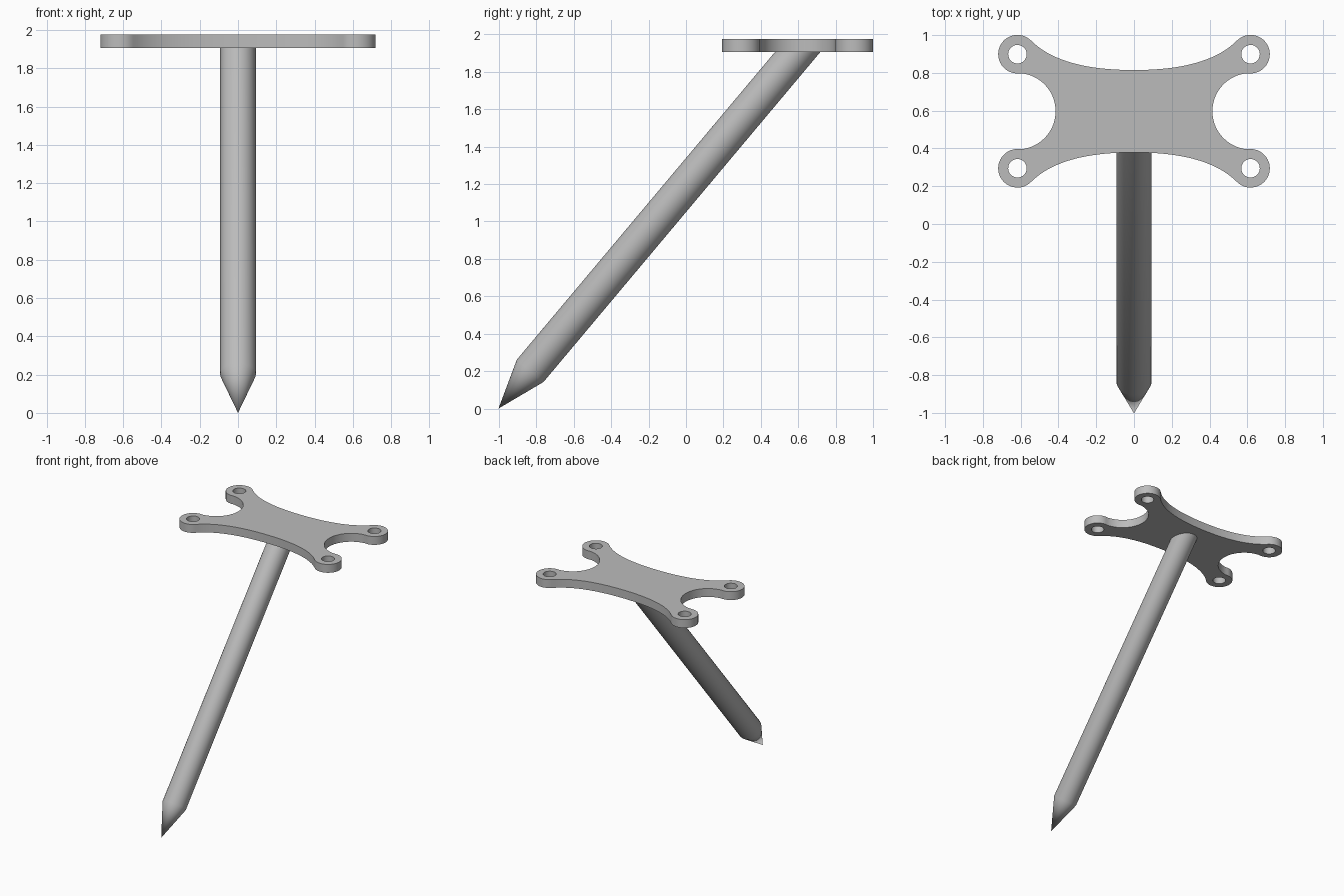
import bpy, bmesh
from math import radians, sin, cos, tan
from mathutils import Vector, Matrix
from mathutils.geometry import interpolate_bezier

cube = bpy.data.objects.get("Cube")
if cube:
    bpy.data.objects.remove(cube)

grey = bpy.data.materials.new("light grey")
grey.use_nodes = True
GREY = (0.5, 0.5, 0.5, 1)
grey.diffuse_color = GREY
grey.node_tree.nodes["Principled BSDF"].inputs["Base Color"].default_value = GREY

PLATE_Y, BOTTOM, TOP = 0.597, 1.906, 1.975
LUG = Vector((0.617, 0.302))
LUG_R, HOLE_R, NOTCH_R = 0.102, 0.049, 0.202
ROD_R, POINT_LEN, TILT = 0.093, 0.263, radians(40)


def arc(center, radius, start, end, steps):
    angles = [radians(start + (end - start) * i / steps) for i in range(steps + 1)]
    return [Vector((center[0] + radius * cos(a), center[1] + radius * sin(a))) for a in angles]


def finish(obj):
    bpy.ops.object.select_all(action="DESELECT")
    obj.select_set(True)
    bpy.context.view_layer.objects.active = obj
    if obj.type == "CURVE":
        bpy.ops.object.convert(target="MESH")
        obj = bpy.context.object
        bm = bmesh.new()
        bm.from_mesh(obj.data)
        bmesh.ops.remove_doubles(bm, verts=bm.verts, dist=0.0001)
        bmesh.ops.recalc_face_normals(bm, faces=bm.faces)
        bm.to_mesh(obj.data)
        bm.free()
    bpy.ops.object.shade_smooth_by_angle(angle=radians(30))


# Mounting plate: one quarter outline, mirrored into a four-lug shape
lug_arc = arc(LUG, LUG_R, 135, -90, 32)
edge = interpolate_bezier(Vector((0, 0.218)), Vector((0.22, 0.218)),
                          lug_arc[0] - Vector((0.12, 0.12)), lug_arc[0], 20)
edge = [Vector(p[:2]) for p in edge]
notch = arc((LUG.x, 0), NOTCH_R, 90, 180, 16)
quarter = edge + lug_arc[1:] + notch[1:]
half = quarter + [Vector((p.x, -p.y)) for p in reversed(quarter[:-1])]
outline = half + [Vector((-p.x, p.y)) for p in reversed(half[1:-1])]
holes = [arc((sx * LUG.x, sy * LUG.y), HOLE_R, 0, 360, 32)[:-1]
         for sx in (-1, 1) for sy in (-1, 1)]

curve = bpy.data.curves.new("mounting_plate", "CURVE")
curve.dimensions = "2D"
curve.fill_mode = "BOTH"
curve.extrude = (TOP - BOTTOM) / 2
for loop in [outline] + holes:
    spline = curve.splines.new("POLY")
    spline.points.add(len(loop) - 1)
    for point, p in zip(spline.points, loop):
        point.co = (p.x, p.y, 0, 1)
    spline.use_cyclic_u = True
curve.materials.append(grey)
plate = bpy.data.objects.new("mounting_plate", curve)
plate.location = (0, PLATE_Y, (TOP + BOTTOM) / 2)
bpy.context.collection.objects.link(plate)
finish(plate)

# Slanted rod with a conical point, trimmed level inside the plate
bm = bmesh.new()
length = 2.7
bmesh.ops.create_cone(bm, cap_ends=True, segments=48, radius1=ROD_R, radius2=ROD_R,
                      depth=length - POINT_LEN,
                      matrix=Matrix.Translation((0, 0, (length + POINT_LEN) / 2)))
lower_cap = min(bm.faces, key=lambda f: f.calc_center_median().z)
bmesh.ops.translate(bm, vec=(0, 0, -POINT_LEN),
                    verts=bmesh.ops.poke(bm, faces=[lower_cap])["verts"])
tip = Vector((0, PLATE_Y - BOTTOM * tan(TILT), 0))
bm.transform(Matrix.Translation(tip) @ Matrix.Rotation(-TILT, 4, "X"))
cut = bmesh.ops.bisect_plane(bm, geom=bm.verts[:] + bm.edges[:] + bm.faces[:],
                             plane_co=(0, 0, BOTTOM + 0.01), plane_no=(0, 0, 1), clear_outer=True)
bmesh.ops.holes_fill(bm, edges=[e for e in bm.edges if e.is_boundary])
bmesh.ops.recalc_face_normals(bm, faces=bm.faces)
mesh = bpy.data.meshes.new("pointed_rod")
bm.to_mesh(mesh)
bm.free()
mesh.materials.append(grey)
rod = bpy.data.objects.new("pointed_rod", mesh)
bpy.context.collection.objects.link(rod)
finish(rod)
